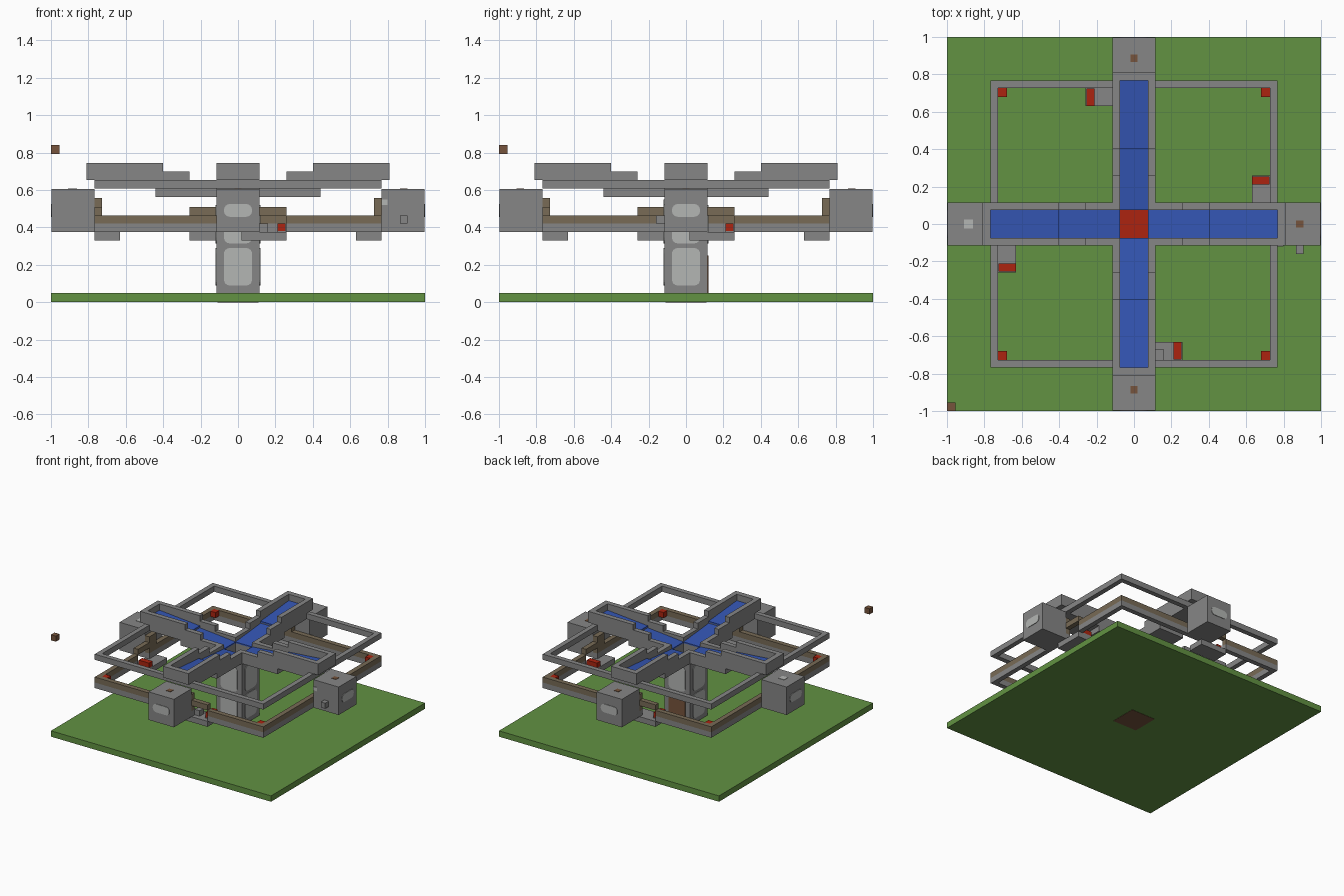
import bpy, bmesh, math
from mathutils import Matrix, Vector

cube = bpy.data.objects.get("Cube")
if cube:
    bpy.data.objects.remove(cube, do_unlink=True)


def material(name, rgb):
    def lin(c):
        c /= 255
        return c / 12.92 if c <= 0.04045 else ((c + 0.055) / 1.055) ** 2.4
    color = [lin(c) for c in rgb] + [1]
    m = bpy.data.materials.new(name)
    m.use_nodes = True
    m.diffuse_color = color
    m.node_tree.nodes["Principled BSDF"].inputs["Base Color"].default_value = color
    return m


GRASS = material("grass green", (98, 146, 66))
STONE = material("stone grey", (134, 134, 134))
WATER = material("water blue", (52, 86, 180))
RED = material("red", (172, 36, 16))
WOOD = material("wood brown", (118, 84, 60))
TAN = material("plank tan", (120, 107, 86))
GLASS = material("pale glass", (180, 182, 180))


def finish(name, bm, mat, turns=(0,)):
    """Make one object from the mesh, repeated at the given quarter turns."""
    base = bm.copy()
    bm.clear()
    me = bpy.data.meshes.new(name)
    for k in turns:
        part = base.copy()
        part.transform(Matrix.Rotation(k * math.pi / 2, 4, 'Z'))
        part.to_mesh(me)
        bm.from_mesh(me)
        part.free()
    base.free()
    bmesh.ops.recalc_face_normals(bm, faces=bm.faces)
    bm.to_mesh(me)
    bm.free()
    me.materials.append(mat)
    ob = bpy.data.objects.new(name, me)
    bpy.context.collection.objects.link(ob)
    return ob


def add_box(bm, t, r, z):
    """Box on the front side: t runs sideways, r runs outward from the centre."""
    v = bmesh.ops.create_cube(bm, size=1)["verts"]
    size = Vector((t[1] - t[0], r[1] - r[0], z[1] - z[0]))
    mid = Vector((t[0] + t[1], -r[0] - r[1], z[0] + z[1])) / 2
    for p in v:
        p.co = p.co * size + mid
    return v


def boxes(name, mat, items, turns=range(4)):
    bm = bmesh.new()
    for t, r, z in items:
        add_box(bm, t, r, z)
    return finish(name, bm, mat, turns)


def rounded_panel(name, t, z, r, turns=range(4), radius=0.03):
    """Thin pane with round corners on an outward face."""
    bm = bmesh.new()
    ring = []
    corners = [(t[1], z[1], -1, -1), (t[0], z[1], 1, -1),
               (t[0], z[0], 1, 1), (t[1], z[0], -1, 1)]
    for q, (x, h, sx, sz) in enumerate(corners):
        for s in range(5):
            a = (q + s / 4) * math.pi / 2
            ring.append(bm.verts.new((x + radius * (sx + math.cos(a)), -r,
                                      h + radius * (sz + math.sin(a)))))
    face = bm.faces.new(ring)
    out = bmesh.ops.extrude_face_region(bm, geom=[face])["geom"]
    bmesh.ops.translate(bm, vec=(0, -0.004, 0),
                        verts=[g for g in out if isinstance(g, bmesh.types.BMVert)])
    return finish(name, bm, GLASS, turns)


W, I = 0.115, 0.075            # outer and inner half widths of shaft and channels
OUT, INN = 0.766, 0.726        # outer and inner reach of the rings
A, B, C, D, E = 0.562, 0.607, 0.653, 0.70, 0.745   # storeys of the channels

# Ground with a foundation plate below and the shaft floor above
one = (0,)
boxes("ground", GRASS, [((-1, 1), (-1, 1), (0.002, 0.05))], one)
boxes("foundation_plate", WOOD, [((-0.11, 0.11), (-0.11, 0.11), (0, 0.008))], one)
boxes("shaft_floor", RED, [((-I, I), (-I, I), (0.045, 0.058))], one)

# Hollow central tower with panes and a door at the back
boxes("tower_wall", STONE, [((-W, I), (I, W), (0.05, B))])
rounded_panel("tower_lower_pane", (-I, I), (0.09, 0.29), W, (0, 1, 3))
rounded_panel("tower_upper_pane", (-I, I), (0.315, 0.52), W)
boxes("tower_door", WOOD, [((-I, I), (W, W + 0.005), (0.05, 0.25))], (2,))

# Stepped water channels
boxes("channel_floor", STONE, [
    ((-W, W), (W, 0.44), (A, B)),
    ((-W, W), (0.40, OUT), (B, C)),
    ((-W, W), (OUT, 0.81), (C, E)),
])
boxes("channel_wall", STONE, [
    ((-W, -I), (I, 0.40), (B, C)),
    ((I, W), (W, 0.40), (B, C)),
] + [(side, reach, z) for side in ((-W, -I), (I, W))
     for reach, z in (((0.26, OUT), (C, D)), ((0.40, OUT), (D, E)))])

# Water slopes gently towards the shaft on both levels
bm = bmesh.new()
for r0, r1, low in ((I, 0.40, B), (0.40, OUT, C)):
    for p in add_box(bm, (-I, I), (r0, r1), (low, low + 0.04)):
        if p.co.z > low + 0.02 and abs(p.co.y + r0) < 0.001:
            p.co.z = low + 0.01
finish("water", bm, WATER, range(4))

# Upper ring
boxes("upper_ring", STONE, [((-OUT, -W), (INN, OUT), (B, C)),
                            ((W, INN), (INN, OUT), (B, C)),
                            ((-W, W), (INN, OUT), (B, C - 0.002))])

# Lower ring with a doorway on each side
boxes("lower_ring", STONE, [((-OUT, W), (INN, OUT), (0.375, 0.42)),
                            ((0.26, INN), (INN, OUT), (0.375, 0.42))])
boxes("lower_ring_planks", TAN, [((-OUT, W), (INN, OUT), (0.42, 0.465)),
                                 ((0.26, INN), (INN, OUT), (0.42, 0.465))])
boxes("doorway_header", TAN, [((0.02, 0.26), (INN, OUT), (0.465, 0.51)),
                              ((0.02, W), (INN, OUT), (0.51, 0.557))])
boxes("corner_lamp", RED, [((0.68, INN), (0.68, INN), (0.42, 0.465))])

# Platforms below the doorways
boxes("doorway_platform", STONE, [((0.02, 0.26), (INN, OUT), (0.33, 0.375)),
                                  ((0.02, 0.21), (0.63, INN), (0.33, 0.375)),
                                  ((0.21, 0.26), (0.63, INN), (0.33, 0.38))])
boxes("platform_block", RED, [((0.21, 0.255), (0.63, INN - 0.002), (0.38, 0.42))])
boxes("platform_step", STONE, [((W, 0.16), (0.67, INN), (0.375, 0.42))], one)

# Outer cabins
boxes("cabin", STONE, [((-W, W), (OUT, 0.996), (0.375, 0.605))])
rounded_panel("cabin_pane", (-I, I), (0.457, 0.525), 0.996)
boxes("cabin_hatch", WOOD, [((-0.02, 0.02), (0.865, 0.905), (0.60, 0.608))], (0, 1, 2))
boxes("pale_hatch", GLASS, [((-0.025, 0.025), (0.86, 0.91), (0.60, 0.608))], (3,))
boxes("cabin_side_box", STONE, [((-0.16, -W), (0.865, 0.905), (0.42, 0.465))], (1,))
boxes("cabin_side_pane", GLASS, [((-W - 0.005, -W), (OUT, 0.80), (0.52, 0.55))], (1,))

# Lone floating block
boxes("floating_block", WOOD, [((-1, -0.955), (0.955, 1), (0.794, 0.84))], one)
